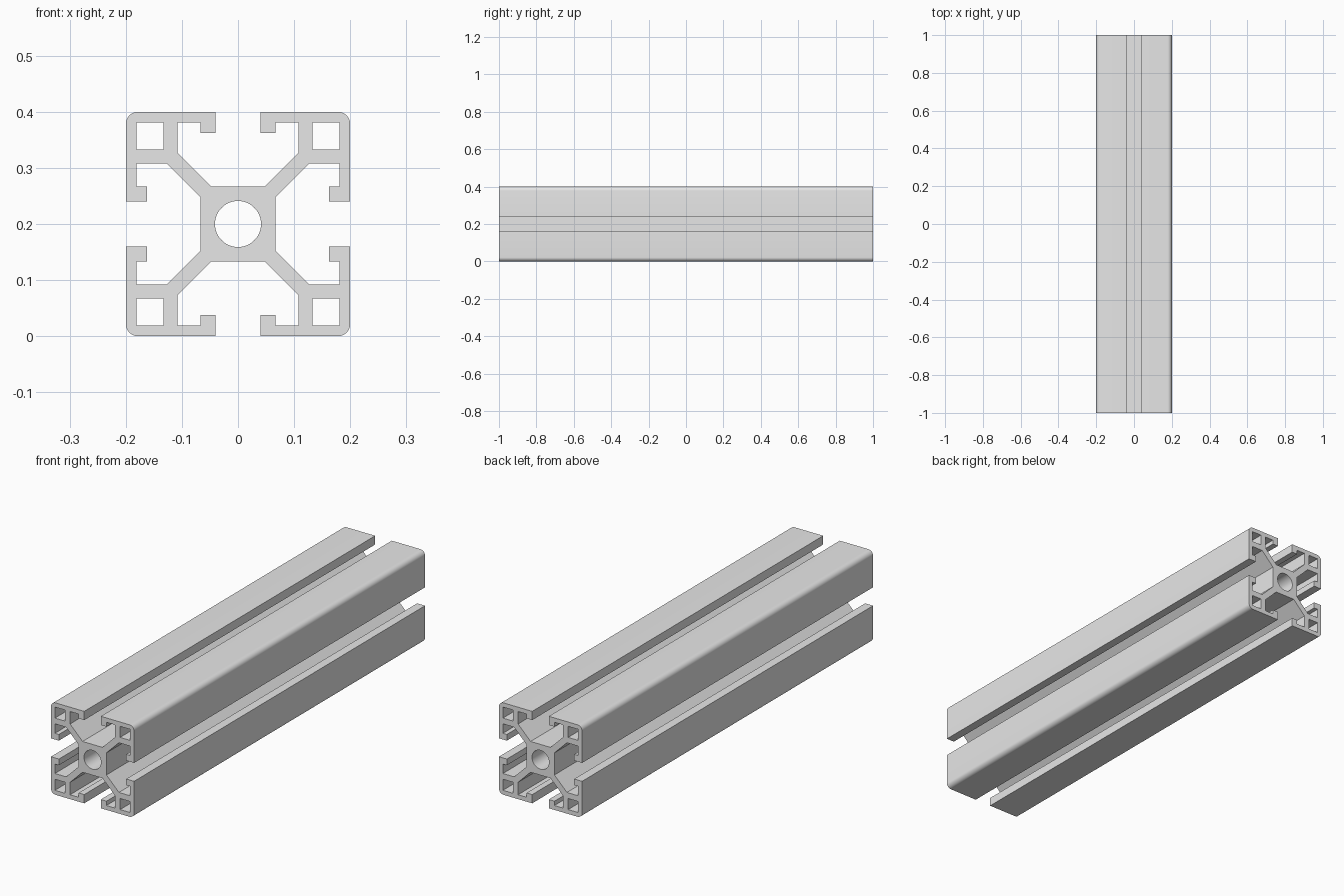
import bpy
import bmesh
from math import sin, cos, pi
from mathutils import Matrix

cube = bpy.data.objects.get("Cube")
if cube:
    bpy.data.objects.remove(cube, do_unlink=True)

HALF = 0.2          # half the width of the section
HALF_LENGTH = 1.0
CORNER = 0.022      # outer corner radius
BORE = 0.041

aluminium = bpy.data.materials.new("grey aluminium")
aluminium.use_nodes = True
aluminium.diffuse_color = (0.8, 0.8, 0.8, 1)
aluminium.node_tree.nodes["Principled BSDF"].inputs["Base Color"].default_value = (0.8, 0.8, 0.8, 1)


def turned(points, quarter):
    """Turn section points by quarter turns about the centre."""
    for _ in range(quarter):
        points = [(-y, x) for x, y in points]
    return points


def arc(cx, cy, radius, start, end, steps):
    return [(cx + radius * cos(start + (end - start) * i / steps),
             cy + radius * sin(start + (end - start) * i / steps))
            for i in range(steps + 1)]


# One side of a corner: core, diagonal web, slot wall and lip
side = [(0.067, 0.048), (0.127, 0.108), (0.181, 0.108), (0.181, 0.067),
        (0.162, 0.067), (0.162, 0.04), (HALF, 0.04)]
centre = HALF - CORNER
corner = side + arc(centre, centre, CORNER, 0, pi / 2, 8)
corner += [(y, x) for x, y in reversed(side)]

# Outline, round bore and the square pocket in each corner
outline = [p for q in range(4) for p in turned(corner, q)]
bore = arc(0, 0, BORE, 0, 2 * pi, 48)[:-1]
low, high = 0.133, 0.181
pocket = [(low, low), (high, low), (high, high), (low, high)]
loops = [outline, bore] + [turned(pocket, q) for q in range(4)]

# Extrude the filled section
section = bpy.data.curves.new("rail_section", "CURVE")
section.dimensions = "2D"
section.fill_mode = "BOTH"
section.extrude = HALF_LENGTH
for loop in loops:
    spline = section.splines.new("POLY")
    spline.points.add(len(loop) - 1)
    for point, (x, y) in zip(spline.points, loop):
        point.co = (x, y, 0, 1)
    spline.use_cyclic_u = True

helper = bpy.data.objects.new("rail_section", section)
bpy.context.scene.collection.objects.link(helper)
bpy.context.view_layer.update()
evaluated = helper.evaluated_get(bpy.context.evaluated_depsgraph_get())
mesh = bpy.data.meshes.new_from_object(evaluated)
bpy.data.objects.remove(helper, do_unlink=True)

# Weld the end caps to the walls and lay the rail along y
bm = bmesh.new()
bm.from_mesh(mesh)
bmesh.ops.remove_doubles(bm, verts=bm.verts, dist=0.0001)
bm.transform(Matrix.Translation((0, 0, HALF)) @ Matrix.Rotation(pi / 2, 4, "X"))
bmesh.ops.recalc_face_normals(bm, faces=bm.faces)
bm.to_mesh(mesh)
bm.free()

mesh.name = "slotted_rail"
mesh.materials.clear()
mesh.materials.append(aluminium)
rail = bpy.data.objects.new("slotted_rail", mesh)
bpy.context.scene.collection.objects.link(rail)
for obj in bpy.context.selected_objects:
    obj.select_set(False)
rail.select_set(True)
bpy.context.view_layer.objects.active = rail
bpy.ops.object.shade_smooth_by_angle(angle=pi / 6)
